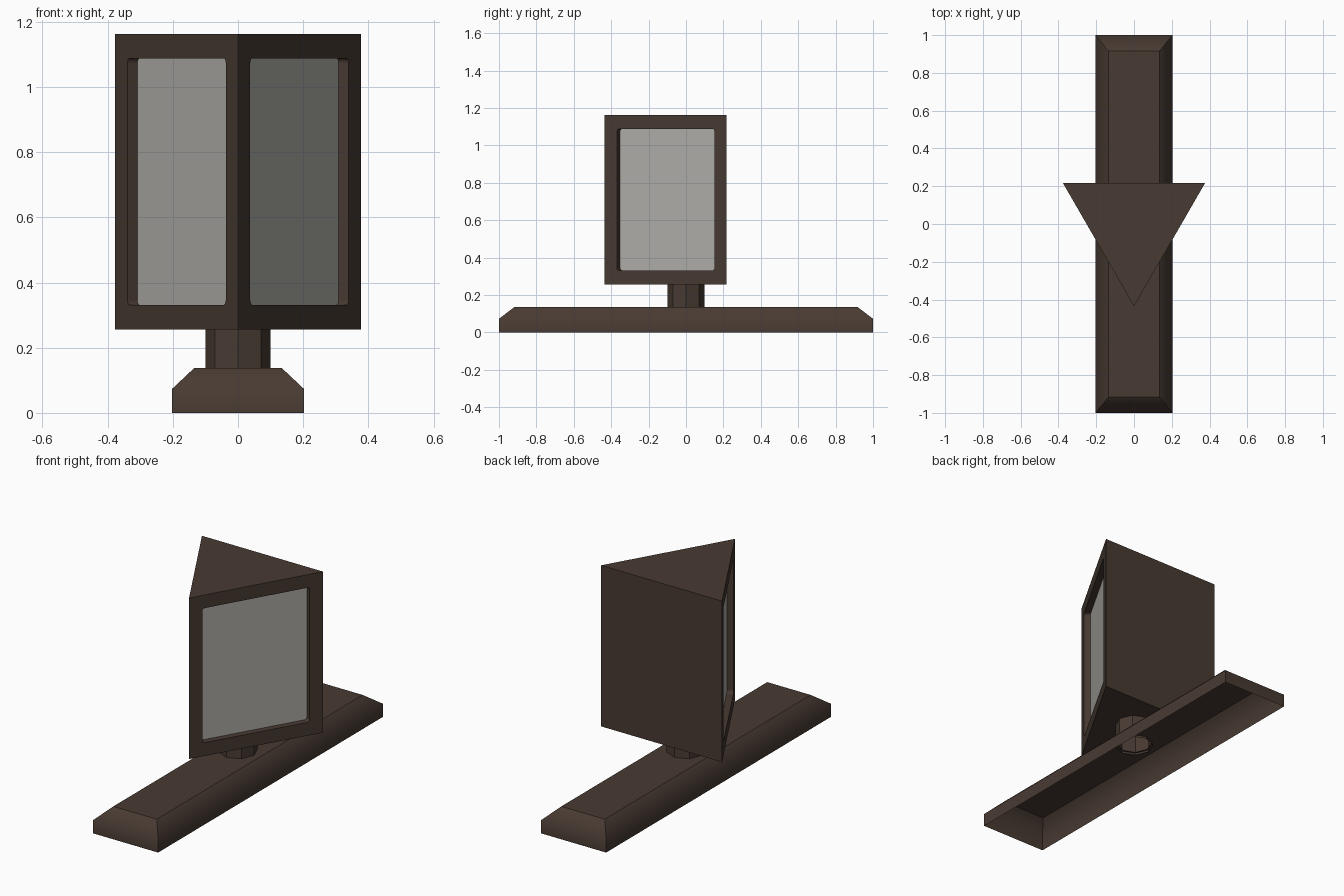
import bpy, bmesh, math
from mathutils import Vector

if "Cube" in bpy.data.objects:
    bpy.data.objects.remove(bpy.data.objects["Cube"])


def material(name, rgb):
    m = bpy.data.materials.new(name)
    m.diffuse_color = (*rgb, 1)
    m.use_nodes = True
    m.node_tree.nodes["Principled BSDF"].inputs["Base Color"].default_value = m.diffuse_color
    return m


BROWN = material("dark bronze", (0.065, 0.043, 0.032))
GRAY = material("pale screen gray", (0.45, 0.44, 0.41))


def loop(bm, pts):
    vs = [bm.verts.new(p) for p in pts]
    es = [bm.edges.new((vs[i], vs[(i + 1) % len(vs)])) for i in range(len(vs))]
    return vs, es


def bridge(bm, a, b):
    n = len(a)
    return [bm.faces.new((a[i], a[(i + 1) % n], b[(i + 1) % n], b[i])) for i in range(n)]


def edges_of(bm, vs):
    return [bm.edges.get((vs[i], vs[(i + 1) % len(vs)])) for i in range(len(vs))]


def finish(bm, name, mat, recalc=True):
    if recalc:
        bmesh.ops.recalc_face_normals(bm, faces=bm.faces)
    me = bpy.data.meshes.new(name)
    bm.to_mesh(me)
    bm.free()
    me.materials.append(mat)
    ob = bpy.data.objects.new(name, me)
    bpy.context.collection.objects.link(ob)
    return ob


def octagon(r, z):
    return [(r * math.cos(i * math.pi / 4), r * math.sin(i * math.pi / 4), z) for i in range(8)]


def rect(x, y, z):
    return [(-x, -y, z), (x, -y, z), (x, y, z), (-x, y, z)]


# Base: hollow tray, open below, sloped shoulders and a hole under the post
bm = bmesh.new()
rings = [loop(bm, rect(0.203, 1.0, 0))[0],
         loop(bm, rect(0.203, 1.0, 0.073))[0],
         loop(bm, rect(0.135, 0.915, 0.137))[0]]
for a, b in zip(rings, rings[1:]):
    for f in bridge(bm, a, b):
        f.smooth = True
_, hole = loop(bm, octagon(0.09, 0.137))
bmesh.ops.triangle_fill(bm, use_beauty=True, edges=edges_of(bm, rings[2]) + hole, normal=(0, 0, 1))
bmesh.ops.recalc_face_normals(bm, faces=bm.faces)
for e in bm.edges:
    e.smooth = all(abs(v.co.z - 0.073) < 1e-4 for v in e.verts)
finish(bm, "base", BROWN, recalc=False)

# Post: open eight-sided tube
bm = bmesh.new()
low, _ = loop(bm, octagon(0.1, 0.125))
high, _ = loop(bm, octagon(0.1, 0.256))
bridge(bm, low, high)
finish(bm, "post", BROWN)

# Head: triangular prism with two recessed windows in its front sides
Z0, Z1, R = 0.256, 1.162, 0.435
HALF = R * math.sqrt(3) / 2
LENGTH = 2 * HALF
DEPTH = 0.035


def side_point(u, z, d, s):
    """u along the side from the front edge, d inward, s = +1 right / -1 left"""
    c, k = math.cos(math.pi / 6), 0.5
    return Vector((s * (u * k - d * c), -R + u * c + d * k, z))


def window_outline():
    """rounded rectangle as (u, z) pairs"""
    m, r = 0.075, 0.014
    u0, u1, w0, w1 = m + r, LENGTH - m - r, 0.331 + r, 1.088 - r
    pts = []
    for i, (cu, cz) in enumerate([(u1, w1), (u0, w1), (u0, w0), (u1, w0)]):
        for j in range(4):
            a = math.pi / 2 * (i + j / 3)
            pts.append((cu + r * math.cos(a), cz + r * math.sin(a)))
    return pts


bm = bmesh.new()
tri = [(0, -R), (HALF, R / 2), (-HALF, R / 2)]
bot, _ = loop(bm, [(x, y, Z0) for x, y in tri])
top, _ = loop(bm, [(x, y, Z1) for x, y in tri])
bm.faces.new(bot[::-1])
bm.faces.new(top)
bm.faces.new((bot[1], bot[2], top[2], top[1]))
for s, k in ((1, 1), (-1, 2)):
    corners = [bot[0], bot[k], top[k], top[0]]
    for i in range(4):
        pair = (corners[i], corners[(i + 1) % 4])
        if bm.edges.get(pair) is None:
            bm.edges.new(pair)
    outer, oe = loop(bm, [side_point(u, z, 0, s) for u, z in window_outline()])
    inner, _ = loop(bm, [side_point(u, z, DEPTH, s) for u, z in window_outline()])
    normal = Vector((s * math.cos(math.pi / 6), -0.5, 0))
    bmesh.ops.triangle_fill(bm, use_beauty=True, edges=edges_of(bm, corners) + oe, normal=normal)
    bridge(bm, outer, inner)
    # Screen closing the back of the recess
    bm.faces.new(inner).material_index = 1
head = finish(bm, "display_head", BROWN)
head.data.materials.append(GRAY)
